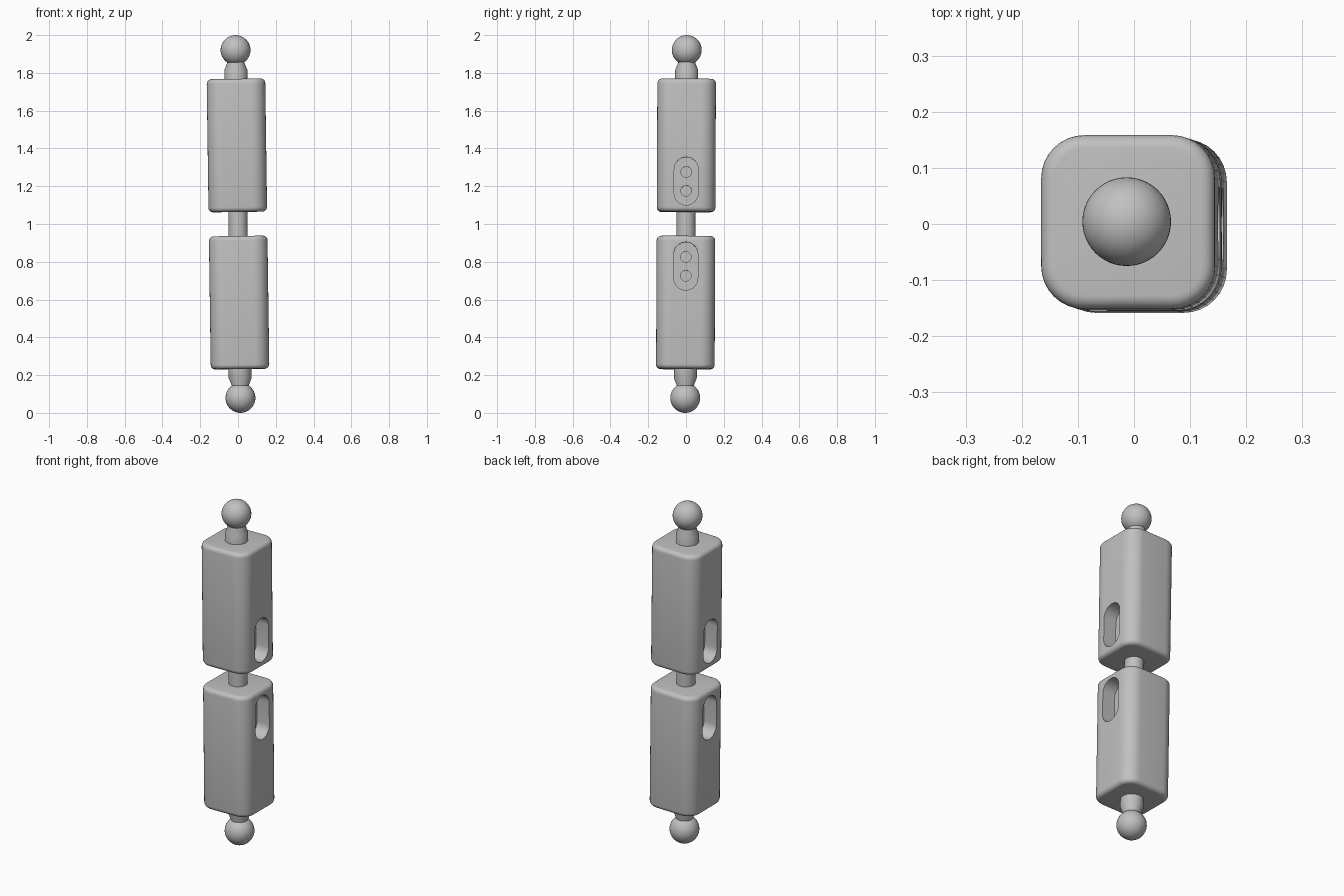
import bpy, bmesh
from math import pi, cos, sin, radians
from mathutils import Matrix, Vector

cube = bpy.data.objects.get("Cube")
if cube:
    bpy.data.objects.remove(cube, do_unlink=True)

grey = bpy.data.materials.new("plain grey")
grey.use_nodes = True
colour = (0.53, 0.53, 0.53, 1)
grey.diffuse_color = colour
grey.node_tree.nodes["Principled BSDF"].inputs["Base Color"].default_value = colour

# The whole arm leans slightly about its middle
lean = Vector((0, 0, 1)).rotation_difference(Vector((-0.0141, 0.0045, 1)))
PLACE = Matrix.Translation((0, 0, 1)) @ lean.to_matrix().to_4x4()


def make_object(name, bm):
    bmesh.ops.recalc_face_normals(bm, faces=bm.faces)
    mesh = bpy.data.meshes.new(name)
    bm.to_mesh(mesh)
    bm.free()
    obj = bpy.data.objects.new(name, mesh)
    bpy.context.collection.objects.link(obj)
    mesh.materials.append(grey)
    return obj


def activate(obj):
    bpy.ops.object.select_all(action="DESELECT")
    obj.select_set(True)
    bpy.context.view_layer.objects.active = obj


def finish(obj):
    activate(obj)
    bpy.ops.object.shade_smooth_by_angle(angle=radians(30))
    obj.matrix_world = PLACE


def lathe(name, profile, steps=48):
    bm = bmesh.new()
    verts = [bm.verts.new((r, 0, z)) for r, z in profile]
    edges = [bm.edges.new(pair) for pair in zip(verts, verts[1:])]
    bmesh.ops.spin(bm, geom=verts + edges, cent=(0, 0, 0), axis=(0, 0, 1),
                   angle=2 * pi, steps=steps)
    bmesh.ops.remove_doubles(bm, verts=bm.verts, dist=1e-5)
    return make_object(name, bm)


def stadium_cutter(z, radius, straight, x0, x1):
    """Prism along x with rounded ends; straight=0 gives a cylinder."""
    bm = bmesh.new()
    ring = []
    for end in (1, -1):
        count = 17 if straight else 16
        for i in range(count):
            a = pi * i / 16 + (0 if end > 0 else pi)
            ring.append(bm.verts.new((x0, radius * cos(a),
                                      z + end * straight + radius * sin(a))))
    face = bm.faces.new(ring)
    grown = bmesh.ops.extrude_face_region(bm, geom=[face])["geom"]
    top = [v for v in grown if isinstance(v, bmesh.types.BMVert)]
    bmesh.ops.translate(bm, verts=top, vec=(x1 - x0, 0, 0))
    cutter = make_object("slot_cutter", bm)
    cutter.hide_render = True
    return cutter


def cut(obj, cutter):
    mod = obj.modifiers.new("cut", "BOOLEAN")
    mod.operation = "DIFFERENCE"
    mod.solver = "EXACT"
    mod.object = cutter
    activate(obj)
    bpy.ops.object.modifier_apply(modifier=mod.name)
    bpy.data.objects.remove(cutter, do_unlink=True)


def make_block(name, s):
    # Rounded square bar
    bm = bmesh.new()
    size = Matrix.Diagonal((0.31, 0.31, 0.704, 1))
    bmesh.ops.create_cube(bm, size=1, matrix=Matrix.Translation((0, 0, s * 0.416)) @ size)
    upright = [e for e in bm.edges
               if abs(e.verts[0].co.z - e.verts[1].co.z) > 0.1]
    bmesh.ops.bevel(bm, geom=upright, offset=0.077, segments=8, profile=0.5,
                    affect="EDGES")
    rims = [e for e in bm.edges
            if abs(e.verts[0].co.z - e.verts[1].co.z) < 0.001]
    bmesh.ops.bevel(bm, geom=rims, offset=0.024, segments=5, profile=0.5,
                    affect="EDGES")
    block = make_object(name, bm)
    # Slots on both sides, each with two screw holes in its floor
    for side in (1, -1):
        cut(block, stadium_cutter(s * 0.225, 0.0635, 0.0635, side * 0.075, side * 0.2))
        for dz in (0.05, -0.05):
            cut(block, stadium_cutter(s * (0.225 + dz), 0.028, 0, side * 0.05, side * 0.1))
    finish(block)


# Two arm halves, mirrored about the middle
for label, s in (("upper", 1), ("lower", -1)):
    make_block(label + "_block", s)
    finish(lathe(label + "_neck", [(0, s * 0.75), (0.061, s * 0.75), (0.061, s * 0.815),
                                   (0.043, s * 0.86), (0.043, s * 0.9), (0, s * 0.9)]))
    bm = bmesh.new()
    bmesh.ops.create_uvsphere(bm, u_segments=48, v_segments=24, radius=0.079,
                              matrix=Matrix.Translation((0, 0, s * 0.921)))
    finish(make_object(label + "_ball", bm))

# Rod joining the halves
finish(lathe("centre_rod", [(0, -0.09), (0.05, -0.09), (0.05, 0.09), (0, 0.09)]))
